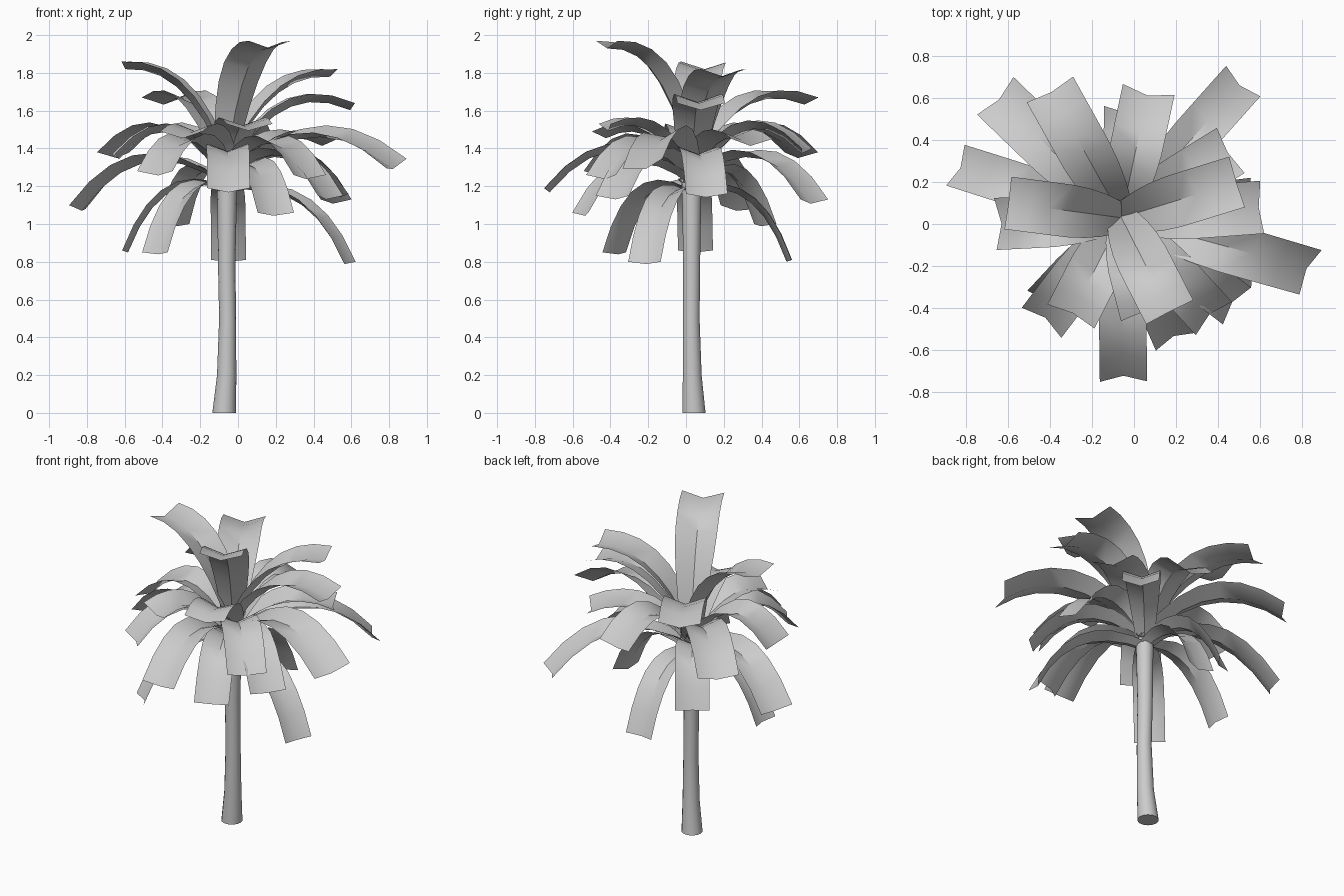
import bpy, math
from mathutils import Vector

cube = bpy.data.objects.get("Cube")
if cube:
    bpy.data.objects.remove(cube, do_unlink=True)

grey = bpy.data.materials.new("plain_grey")
grey.use_nodes = True
colour = (0.6, 0.6, 0.6, 1)
grey.diffuse_color = colour
grey.node_tree.nodes["Principled BSDF"].inputs["Base Color"].default_value = colour


def loft(name, rows, closed=False):
    """Skin a list of equal-length point rows; closed rows become a capped tube."""
    count = len(rows[0])
    verts = [point for row in rows for point in row]
    faces = []
    for r in range(len(rows) - 1):
        for i in range(count if closed else count - 1):
            j = (i + 1) % count
            a, b = r * count, (r + 1) * count
            faces.append((a + i, a + j, b + j, b + i))
    if closed:
        faces.append(tuple(reversed(range(count))))
        faces.append(tuple(range(len(verts) - count, len(verts))))
    mesh = bpy.data.meshes.new(name)
    mesh.from_pydata(verts, [], faces)
    mesh.materials.append(grey)
    for face in mesh.polygons:
        face.use_smooth = True
    mesh.set_sharp_from_angle(angle=math.radians(38))
    obj = bpy.data.objects.new(name, mesh)
    bpy.context.collection.objects.link(obj)
    return obj


# Trunk: gently bent tube that flares at the foot (x, y, z, radius)
trunk_profile = [
    (-0.073, 0.042, 0, 0.063), (-0.06, 0.033, 0.2, 0.051),
    (-0.055, 0.028, 0.5, 0.045), (-0.06, 0.03, 0.8, 0.046),
    (-0.058, 0.03, 1.1, 0.051), (-0.058, 0.03, 1.22, 0.054),
]
SIDES = 14
angles = [math.tau * i / SIDES for i in range(SIDES)]
loft("trunk", [[(x + r * math.cos(a), y + r * math.sin(a), z) for a in angles]
               for x, y, z, r in trunk_profile], closed=True)


def frond(name, arch, x, y, z, roll=0):
    """Arching leaf with a V-shaped section; low leaves droop, high ones rise steeply first."""
    tip = Vector((x, y, z))
    low = z - 0.85
    crown = Vector((-0.06, 0.03, 1.18 + 0.08 * low))
    out = Vector((x - crown.x, y - crown.y, 0))
    heading = out.normalized()
    level_side = Vector((-heading.y, heading.x, 0))
    base = crown - heading * 0.035
    bend = crown + out * (0.64 - 0.37 * low)
    bend.z = z + arch * max(0.53 - 0.53 * low * low, 0.03)
    half_width = 0.092 + 0.034 * min(1, max(0, low * 1.8))
    rows, steps = [], 7
    for k in range(steps + 1):
        t = k / steps
        point = base * (1 - t) ** 2 + bend * 2 * t * (1 - t) + tip * t * t
        tangent = ((bend - base) * (1 - t) + (tip - bend) * t).normalized()
        normal = tangent.cross(level_side)
        turn = roll * t
        side = level_side * math.cos(turn) + normal * math.sin(turn)
        normal = tangent.cross(side)
        width = half_width * (0.45 + 0.55 * math.sin(min(1, t * 1.6) * math.pi / 2))
        fold = width * (0.42 - 0.1 * t)
        rows.append([point - side * width, point - normal * fold,
                     point + side * width])
    return loft(name, rows)


# Crown: arch strength and leaf tips (x, y, z, optional roll) by tier
tiers = {
    "hanging": (1, [(-0.44, -0.38, 0.85), (-0.61, 0.05, 0.86), (-0.05, 0.56, 0.81),
                    (0.59, -0.22, 0.8), (-0.34, 0.42, 1.0)]),
    "lower": (1, [(0.2, -0.56, 1.06), (-0.85, 0.28, 1.09, 0.15), (0.52, 0.68, 1.13),
                  (0.57, 0.11, 1.16), (0.49, -0.39, 1.15), (-0.05, -0.75, 1.19)]),
    "middle": (1, [(0.38, -0.45, 1.26), (-0.44, -0.47, 1.28), (0.84, -0.23, 1.32, 0.28),
                   (-0.66, 0, 1.37), (-0.66, 0.61, 1.38), (0.07, 0.64, 1.4)]),
    "level": (0.5, [(0.46, 0.35, 1.45), (-0.3, -0.44, 1.49), (0.06, -0.43, 1.53)]),
    "upper": (1, [(0.61, 0.08, 1.64), (-0.4, 0.64, 1.67), (0.49, 0.2, 1.82),
                  (-0.6, 0.1, 1.86), (0.17, -0.42, 1.97)]),
}
for tier, (arch, tips) in tiers.items():
    for n, tip in enumerate(tips, 1):
        frond(f"{tier}_frond_{n}", arch, *tip)
